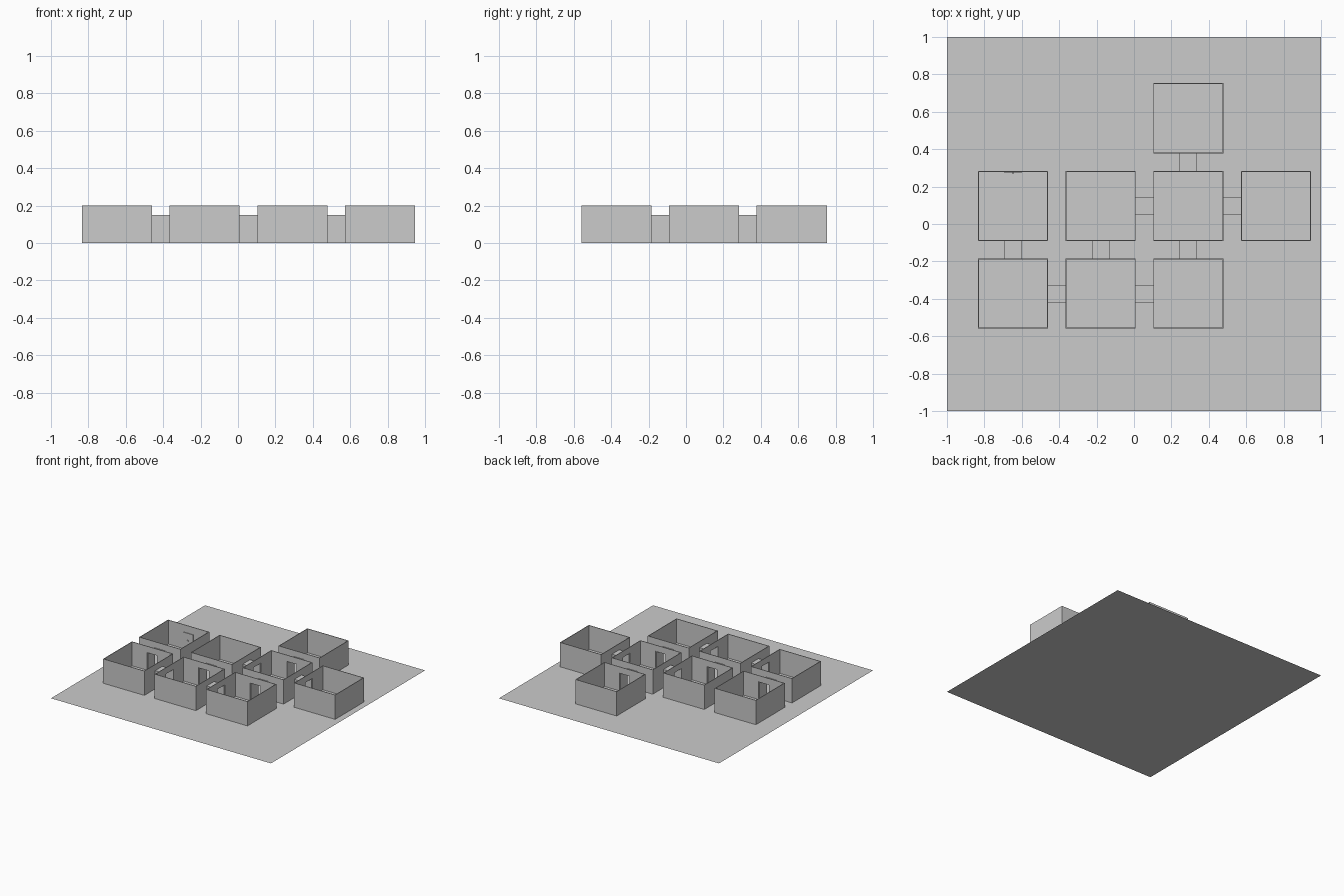
import bpy, bmesh
from mathutils import Matrix, Vector

if "Cube" in bpy.data.objects:
    bpy.data.objects.remove(bpy.data.objects["Cube"])

U = 0.09375            # module: corridor width and length
ROOM = 4 * U           # room side
PITCH = 5 * U          # room spacing
X0, Y0 = -0.647, -0.372
H, DOOR_H, T = 0.2, 0.15, 0.005


def add_object(name, bm):
    bmesh.ops.recalc_face_normals(bm, faces=bm.faces)
    mesh = bpy.data.meshes.new(name)
    bm.to_mesh(mesh)
    bm.free()
    ob = bpy.data.objects.new(name, mesh)
    bpy.context.collection.objects.link(ob)
    return ob


def add_box(bm, centre, size):
    bmesh.ops.create_cube(bm, size=1.0, matrix=Matrix.Translation(centre)
                          @ Matrix.Diagonal((*size, 1)))


def add_wall(bm, centre, d, opening):
    """Wall on side d of a room: outline extruded inward, with optional doorway."""
    h, w = ROOM / 2, U / 2
    pts = [(-h, 0), (-h, H), (h, H), (h, 0)]
    if opening:
        pts += [(w, 0), (w, DOOR_H), (-w, DOOR_H), (-w, 0)]
    out = Vector((d[0], d[1], 0))
    along = Vector((-d[1], d[0], 0))
    verts = [bm.verts.new(centre + out * h + along * a + Vector((0, 0, z))) for a, z in pts]
    face = bm.faces.new(verts)
    new = bmesh.ops.extrude_face_region(bm, geom=[face], use_keep_orig=True)["geom"]
    bmesh.ops.translate(bm, vec=-out * T,
                        verts=[v for v in new if isinstance(v, bmesh.types.BMVert)])


def room_centre(c, r):
    return Vector((X0 + c * PITCH, Y0 + r * PITCH, 0))


# Ground plane
bm = bmesh.new()
bmesh.ops.create_grid(bm, x_segments=1, y_segments=1, size=1)
add_object("ground", bm)

rooms = [(0, 0), (1, 0), (2, 0), (0, 1), (1, 1), (2, 1), (3, 1), (2, 2)]
links = [((0, 0), (0, 1)), ((1, 0), (1, 1)), ((2, 0), (2, 1)), ((2, 1), (2, 2)),
         ((0, 0), (1, 0)), ((1, 0), (2, 0)), ((1, 1), (2, 1)), ((2, 1), (3, 1))]

# Open-topped rooms, with doorways only where a corridor joins
for c, r in rooms:
    bm = bmesh.new()
    for d in ((1, 0), (-1, 0), (0, 1), (0, -1)):
        n = (c + d[0], r + d[1])
        opening = ((c, r), n) in links or (n, (c, r)) in links
        add_wall(bm, room_centre(c, r), d, opening)
    add_object("room_walls", bm)
    bm = bmesh.new()
    bmesh.ops.create_grid(bm, x_segments=1, y_segments=1, size=ROOM / 2,
                          matrix=Matrix.Translation(room_centre(c, r) + Vector((0, 0, 0.003))))
    add_object("room_floor", bm)

# Low corridors: two side walls and a roof
for a, b in links:
    pa, pb = room_centre(*a), room_centre(*b)
    mid, run = (pa + pb) / 2, (pb - pa).normalized()
    side = Vector((-run.y, run.x, 0))

    def dims(length, width, height):
        v = run * length + side * width
        return (abs(v.x), abs(v.y), height)

    bm = bmesh.new()
    for s in (-1, 1):
        add_box(bm, mid + side * s * (U - T) / 2 + Vector((0, 0, DOOR_H / 2)),
                dims(U, T, DOOR_H))
    add_box(bm, mid + Vector((0, 0, DOOR_H - T / 2)), dims(U, U - 2 * T, T))
    add_object("corridor", bm)

# Closed door on the inside of the far-left room, with a small handle
bm = bmesh.new()
door = room_centre(0, 1) + Vector((0, ROOM / 2 - T - 0.002, 0))
add_box(bm, door + Vector((0, 0, 0.07)), (U, 0.006, 0.14))
add_object("exit_door", bm)
bm = bmesh.new()
add_box(bm, door + Vector((0, -0.005, 0.08)), (0.01, 0.006, 0.01))
add_object("door_handle", bm)
